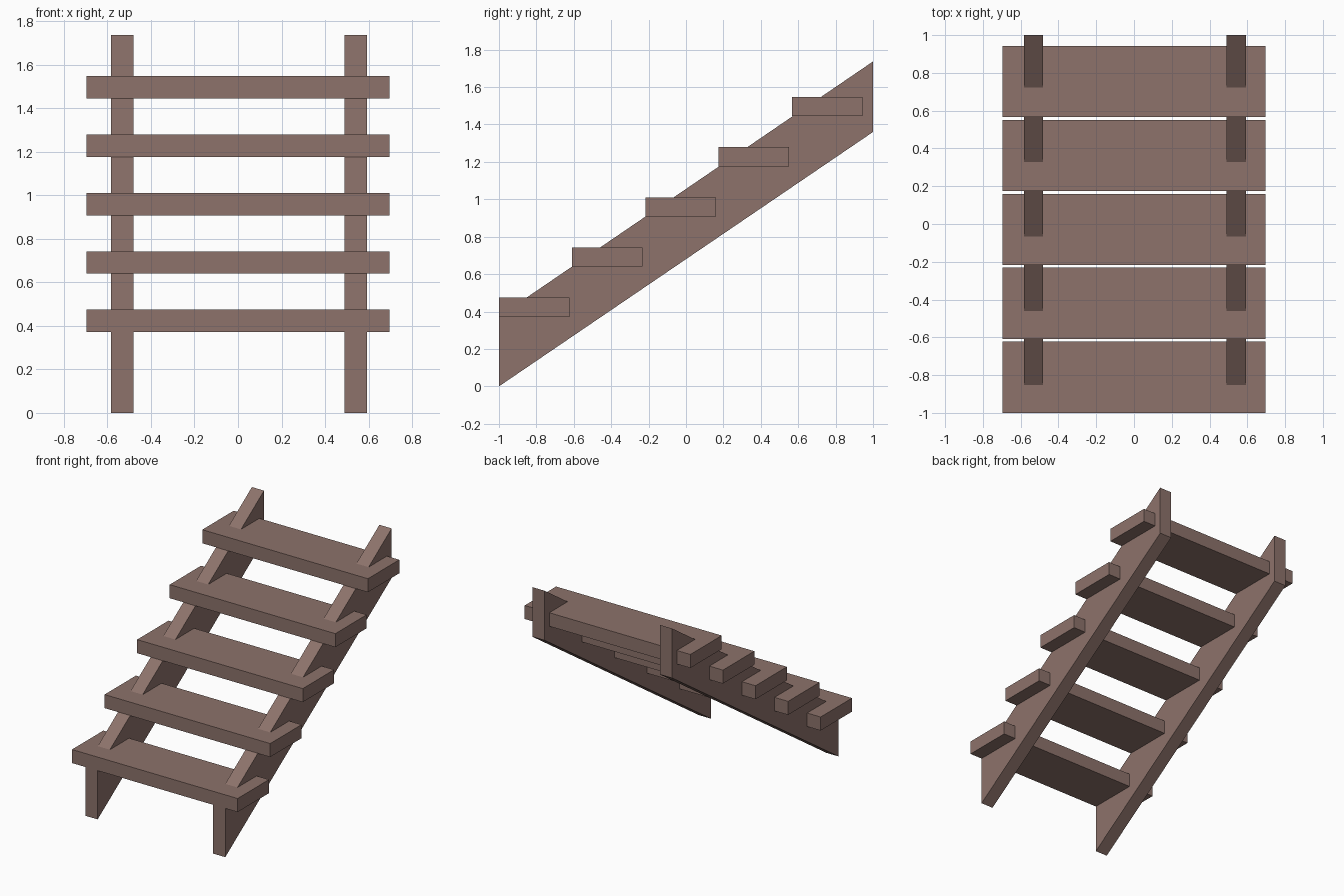
import bpy

if "Cube" in bpy.data.objects:
    bpy.data.objects.remove(bpy.data.objects["Cube"])

# Single wood colour
wood = bpy.data.materials.new("brown wood")
wood.diffuse_color = (0.266, 0.170, 0.147, 1.0)
wood.use_nodes = True
wood.node_tree.nodes["Principled BSDF"].inputs["Base Color"].default_value = wood.diffuse_color


def prism(name, profile, x0, x1):
    """Extrude a (y, z) outline along x."""
    n = len(profile)
    verts = [(x, y, z) for x in (x0, x1) for y, z in profile]
    faces = [tuple(reversed(range(n))), tuple(range(n, 2 * n))]
    faces += [(i, (i + 1) % n, n + (i + 1) % n, n + i) for i in range(n)]
    mesh = bpy.data.meshes.new(name)
    mesh.from_pydata(verts, [], faces)
    mesh.materials.append(wood)
    obj = bpy.data.objects.new(name, mesh)
    bpy.context.collection.objects.link(obj)
    return obj


# Sloping side beams with vertical ends
beam = [(-1, 0), (1, 1.36), (1, 1.737), (-1, 0.374)]
prism("left_stringer", beam, -0.583, -0.481)
prism("right_stringer", beam, 0.490, 0.593)

# Five plank treads climbing along the beams
for i in range(5):
    y, z = -1 + 0.3915 * i, 0.371 + 0.2685 * i
    plank = [(y, z), (y + 0.377, z), (y + 0.377, z + 0.103), (y, z + 0.103)]
    prism(f"tread_{i + 1}", plank, -0.697, 0.697)
